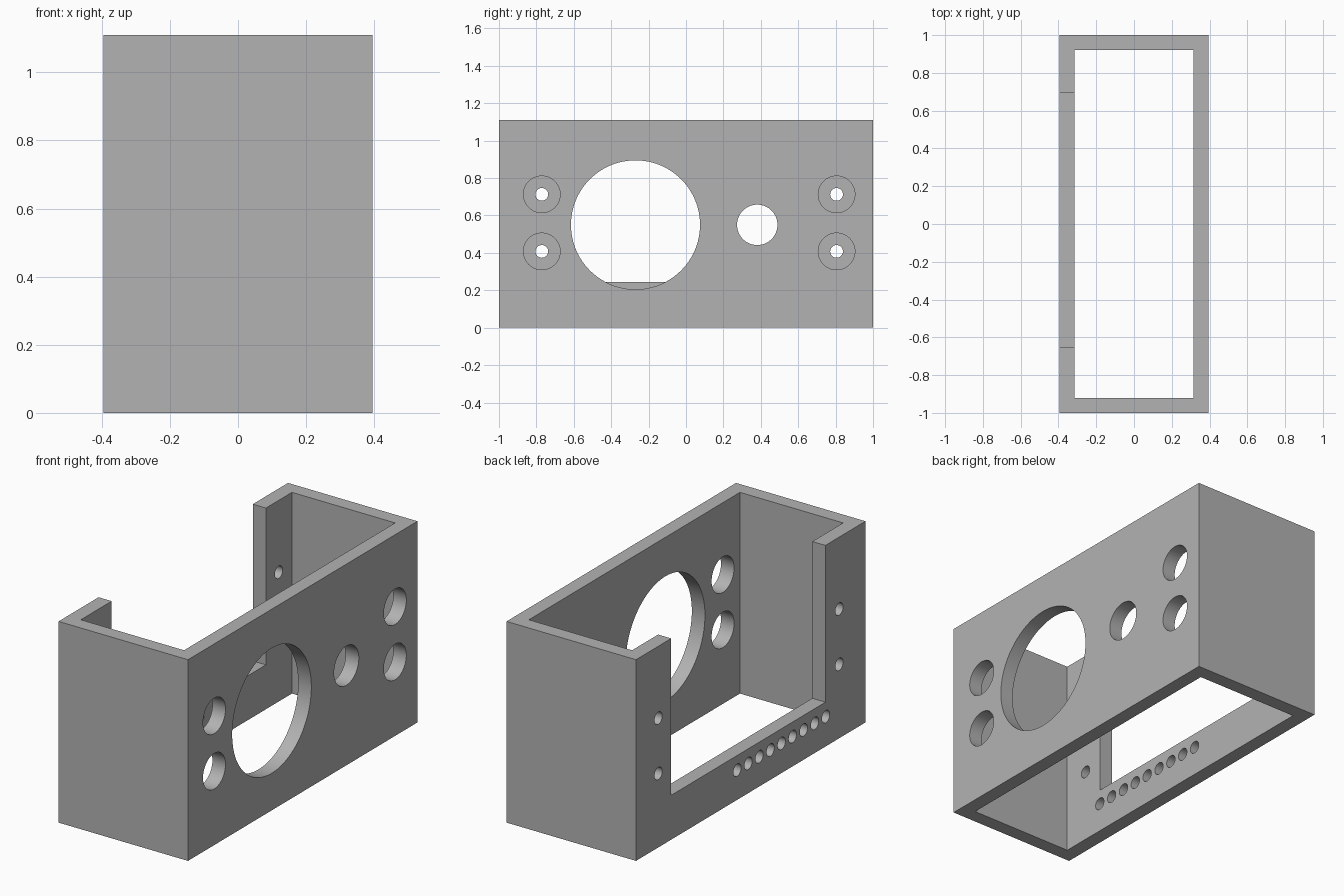
import bpy
import math

cube = bpy.data.objects.get("Cube")
if cube:
    bpy.data.objects.remove(cube, do_unlink=True)

W, L, H, T = 0.79, 2.0, 1.11, 0.08   # width, length, height, wall thickness
FACE_X = (W - T) / 2                 # middle of the panel wall

grey = bpy.data.materials.new("plain grey")
grey.use_nodes = True
grey.diffuse_color = (0.45, 0.45, 0.45, 1)
grey.node_tree.nodes["Principled BSDF"].inputs["Base Color"].default_value = (0.45, 0.45, 0.45, 1)


def box(name, size, centre):
    bpy.ops.mesh.primitive_cube_add(size=1, location=centre)
    ob = bpy.context.object
    ob.name = name
    ob.scale = size
    bpy.ops.object.transform_apply(location=True, scale=True, rotation=True)
    return ob


def drill(name, x, y, z, radius, sides):
    bpy.ops.mesh.primitive_cylinder_add(
        vertices=sides, radius=radius, depth=T * 2,
        location=(x, y, z), rotation=(0, math.pi / 2, 0))
    ob = bpy.context.object
    ob.name = name
    return ob


# Outer block of the enclosure
frame = box("enclosure_frame", (W, L, H), (0, 0, H / 2))
frame.data.materials.append(grey)

# Open interior, and the notch in the right wall
cutters = [
    box("interior_cutter", (W - 2 * T, L - 2 * T, H * 2), (0, 0, H / 2)),
    box("notch_cutter", (T * 2, 1.344, H), (-FACE_X, 0.021, 0.245 + H / 2)),
]

# Large and medium round openings in the panel wall
cutters.append(drill("large_opening_cutter", FACE_X, -0.27, 0.55, 0.345, 96))
cutters.append(drill("medium_opening_cutter", FACE_X, 0.381, 0.55, 0.108, 64))

# Access holes in the panel wall, aligned with screw holes in the notched wall
for y in (-0.771, 0.805):
    for z in (0.408, 0.713):
        cutters.append(drill("access_hole_cutter", FACE_X, y, z, 0.098, 64))
        cutters.append(drill("screw_hole_cutter", -FACE_X, y, z, 0.034, 32))

# Row of small holes under the notch
for i in range(9):
    cutters.append(drill("row_hole_cutter", -FACE_X, 0.118 - i * 0.0966, 0.164, 0.034, 32))

# Cut everything
for cutter in cutters:
    mod = frame.modifiers.new(cutter.name, "BOOLEAN")
    mod.operation = "DIFFERENCE"
    mod.solver = "EXACT"
    mod.object = cutter
    bpy.context.view_layer.objects.active = frame
    bpy.ops.object.modifier_apply(modifier=mod.name)
    bpy.data.objects.remove(cutter, do_unlink=True)

# Smooth hole walls, crisp edges
bpy.ops.object.select_all(action="DESELECT")
frame.select_set(True)
bpy.context.view_layer.objects.active = frame
bpy.ops.object.shade_smooth_by_angle(angle=math.radians(30))
